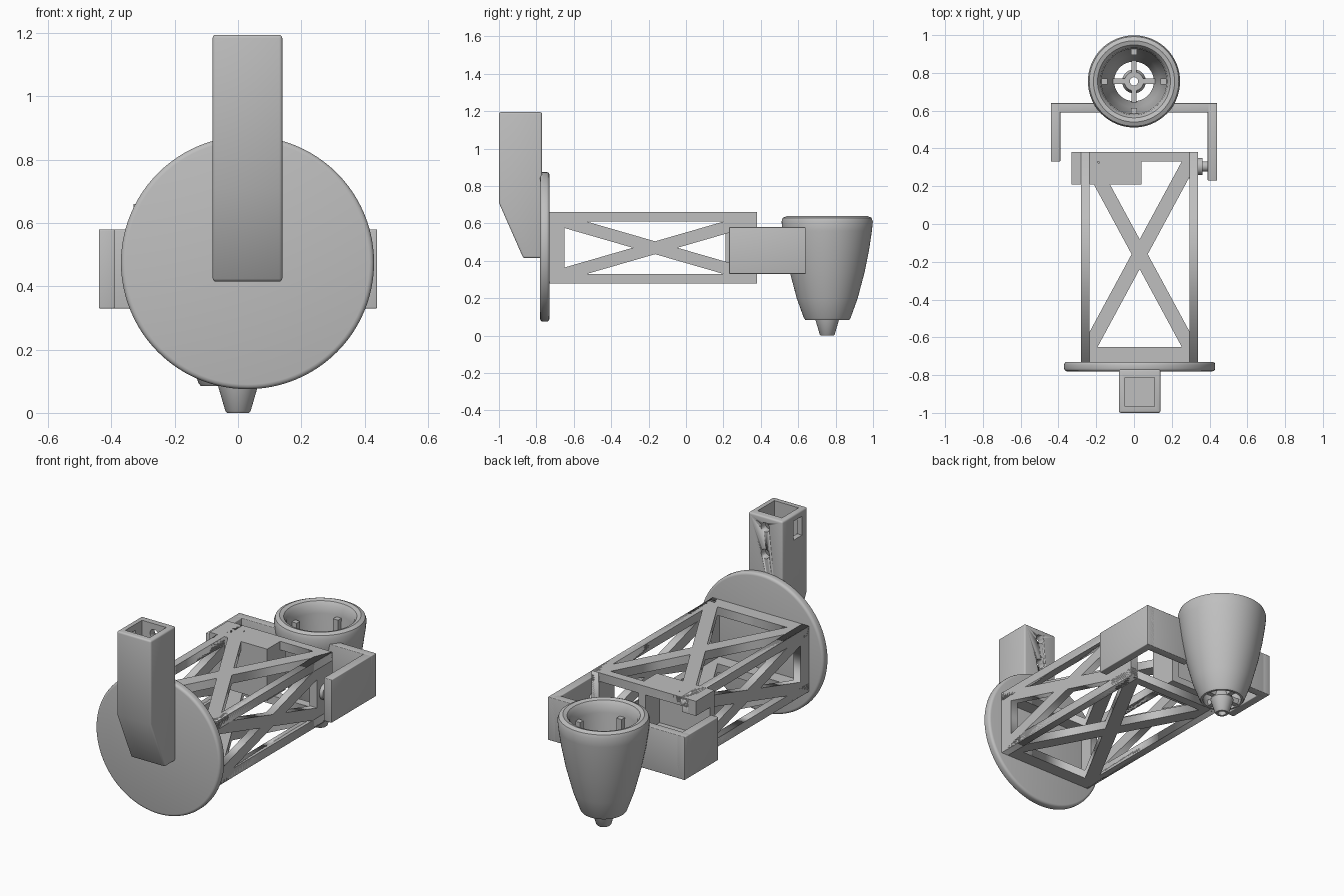
import bpy, bmesh, math
from mathutils import Vector, Matrix

if "Cube" in bpy.data.objects:
    bpy.data.objects.remove(bpy.data.objects["Cube"], do_unlink=True)

GREY = (0.52, 0.52, 0.52, 1)
grey = bpy.data.materials.new("plain grey")
grey.use_nodes = True
grey.diffuse_color = GREY
grey.node_tree.nodes["Principled BSDF"].inputs["Base Color"].default_value = GREY


def activate(ob):
    bpy.ops.object.select_all(action="DESELECT")
    ob.select_set(True)
    bpy.context.view_layer.objects.active = ob


def finish(name, bm, bevel=0, smooth=False):
    """Turn a bmesh into a named grey object."""
    bmesh.ops.recalc_face_normals(bm, faces=bm.faces)
    me = bpy.data.meshes.new(name)
    bm.to_mesh(me)
    bm.free()
    me.materials.append(grey)
    ob = bpy.data.objects.new(name, me)
    bpy.context.collection.objects.link(ob)
    activate(ob)
    if bevel:
        mod = ob.modifiers.new("round", "BEVEL")
        mod.width, mod.segments = bevel, 3
        mod.limit_method, mod.angle_limit = "ANGLE", math.radians(30)
        bpy.ops.object.modifier_apply(modifier=mod.name)
    if bevel or smooth:
        bpy.ops.object.shade_smooth_by_angle(angle=math.radians(35))
    return ob


def box(name, x, y, z, bevel=0):
    bm = bmesh.new()
    bmesh.ops.create_cube(bm, size=1)
    for v in bm.verts:
        v.co = Vector([r[0] if c < 0 else r[1] for c, r in zip(v.co, (x, y, z))])
    return finish(name, bm, bevel)


def rod(name, radius, centre, length, axis, bevel=0, sides=32):
    bm = bmesh.new()
    bmesh.ops.create_cone(bm, cap_ends=True, segments=sides, radius1=radius,
                          radius2=radius, depth=length)
    turn = Vector((0, 0, 1)).rotation_difference(Vector(axis)).to_matrix().to_4x4()
    bm.transform(Matrix.Translation(centre) @ turn)
    return finish(name, bm, bevel, True)


def lathe(name, profile, centre, sides=64):
    """Revolve a closed (radius, height) loop around a vertical axis."""
    bm = bmesh.new()
    rings = []
    for i in range(sides):
        a = math.tau * i / sides
        rings.append([bm.verts.new((centre[0] + r * math.cos(a),
                                    centre[1] + r * math.sin(a), z)) for r, z in profile])
    n = len(profile)
    for i in range(sides):
        p, q = rings[i], rings[(i + 1) % sides]
        for j in range(n):
            k = (j + 1) % n
            bm.faces.new((p[j], q[j], q[k], p[k]))
    return finish(name, bm, 0, True)


def cut(ob, cutters):
    for c in cutters:
        c.hide_render = True
        activate(ob)
        mod = ob.modifiers.new("cut", "BOOLEAN")
        mod.operation, mod.solver, mod.object = "DIFFERENCE", "EXACT", c
        bpy.ops.object.modifier_apply(modifier=mod.name)


def discard(cutters):
    for c in cutters:
        bpy.data.objects.remove(c, do_unlink=True)


def truss_panel(name, outer, inner, bar, thick, place):
    """Flat plate with four triangular openings that leave a cross brace.
    outer and inner are (u0, v0, u1, v1); place maps (u, v, w) to the model."""
    u0, v0, u1, v1 = inner
    mu, mv = (u0 + u1) / 2, (v0 + v1) / 2
    length = math.hypot(u1 - u0, v1 - v0)
    du = bar / 2 * length / (v1 - v0)   # half bar measured along u
    dv = bar / 2 * length / (u1 - u0)   # half bar measured along v
    a, b, c, d = outer
    loops = [[(a, b), (c, b), (c, d), (a, d)],
             [(u0, v0 + dv), (mu - du, mv), (u0, v1 - dv)],
             [(u1, v0 + dv), (mu + du, mv), (u1, v1 - dv)],
             [(u0 + du, v0), (mu, mv - dv), (u1 - du, v0)],
             [(u0 + du, v1), (mu, mv + dv), (u1 - du, v1)]]
    cu = bpy.data.curves.new(name, "CURVE")
    cu.dimensions, cu.fill_mode, cu.extrude = "2D", "BOTH", thick / 2
    for loop in loops:
        s = cu.splines.new("POLY")
        s.points.add(len(loop) - 1)
        for p, (u, v) in zip(s.points, loop):
            p.co = (u, v, 0, 1)
        s.use_cyclic_u = True
    tmp = bpy.data.objects.new(name + " outline", cu)
    bpy.context.collection.objects.link(tmp)
    dg = bpy.context.evaluated_depsgraph_get()
    me = bpy.data.meshes.new_from_object(tmp.evaluated_get(dg))
    bm = bmesh.new()
    bm.from_mesh(me)
    bpy.data.objects.remove(tmp, do_unlink=True)
    bpy.data.meshes.remove(me)
    bmesh.ops.remove_doubles(bm, verts=bm.verts, dist=1e-5)
    for v in bm.verts:
        v.co = place(*v.co)
    return finish(name, bm)


# Round front plate
rod("front_disc", 0.4, (0.03, -0.755, 0.475), 0.05, (0, 1, 0), 0.015, 96)

# Hollow mounting post with a slanted lower front
bm = bmesh.new()
side = [(-1, 1.195), (-0.77, 1.195), (-0.77, 0.415), (-0.87, 0.415), (-1, 0.71)]
face = bm.faces.new([bm.verts.new((-0.08, y, z)) for y, z in side])
grown = bmesh.ops.extrude_face_region(bm, geom=[face])["geom"]
bmesh.ops.translate(bm, vec=(0.22, 0, 0),
                    verts=[g for g in grown if isinstance(g, bmesh.types.BMVert)])
post = finish("mounting_post", bm, 0.01)
cutters = [box("post_socket", (-0.048, 0.108), (-0.965, -0.812), (0.8, 1.3)),
           box("post_window", (-0.2, 0), (-0.95, -0.87), (1.05, 1.16))]
cutters += [rod("post_hole", 0.027, (0.03, -0.8, z), 0.15, (0, 1, 0)) for z in (1.135, 0.98)]
cut(post, cutters)
discard(cutters)

# Truss beam: side, top and bottom panels
side_panels = []
for name, x in (("right_truss_panel", -0.2575), ("left_truss_panel", 0.3175)):
    side_panels.append(truss_panel(name, (-0.735, 0.28, 0.38, 0.66), (-0.65, 0.33, 0.32, 0.61),
                                   0.066, 0.045, lambda u, v, w, x=x: (x + w, u, v)))
for name, z in (("bottom_truss_panel", 0.305), ("top_truss_panel", 0.635)):
    truss_panel(name, (-0.28, -0.735, 0.34, 0.38), (-0.235, -0.65, 0.295, 0.33),
                0.075, 0.05, lambda u, v, w, z=z: (u, v, z + w))

# Motor housing at the back, open to the rear, with its slots
housing = box("motor_housing", (-0.33, 0.04), (0.21, 0.38), (0.36, 0.66))
cutters = [box("motor_bay", (-0.24, -0.005), (0.25, 0.5), (0.4, 0.615)),
           box("shaft_bay", (-0.5, -0.1), (0.25, 0.5), (0.43, 0.575)),
           box("flange_slot", (-0.205, -0.185), (0.25, 0.5), (0.37, 0.8))]
cut(housing, cutters)
cut(side_panels[0], cutters[:2])
discard(cutters)

# Pivot lug and pin on the other side
box("pivot_lug", (0.292, 0.34), (0.24, 0.38), (0.3, 0.64))
rod("pivot_pin", 0.027, (0.365, 0.305, 0.46), 0.07, (1, 0, 0))
rod("pivot_collar", 0.045, (0.35, 0.305, 0.46), 0.025, (1, 0, 0))

# Swinging bracket: two arms and the rear bar that carries the cup
for name, s, front in (("right", -1, 0.33), ("left", 1, 0.23)):
    box(name + "_bracket_arm", sorted((s * 0.39, s * 0.44)), (front, 0.64), (0.33, 0.58), 0.004)
    box(name + "_bracket_bar", sorted((s * 0.135, s * 0.44)), (0.59, 0.64), (0.33, 0.58), 0.004)

# Tapered cup with a rolled rim, open at the bottom
CUP = (0, 0.755)
lathe("cup", [(0.105, 0.085), (0.118, 0.085), (0.125, 0.095), (0.163, 0.2), (0.2, 0.34),
              (0.224, 0.46), (0.239, 0.56), (0.244, 0.61), (0.237, 0.63), (0.215, 0.64),
              (0.193, 0.633), (0.178, 0.612), (0.172, 0.57), (0.163, 0.42), (0.138, 0.22),
              (0.105, 0.1)], CUP)

# Nozzle held by four spokes, and four ribs inside the cup
lathe("nozzle", [(0.022, 0), (0.034, 0), (0.04, 0.006), (0.063, 0.085), (0.05, 0.12),
                 (0.022, 0.12)], CUP, 48)
for i in range(4):
    turn = (Matrix.Translation((*CUP, 0)) @ Matrix.Rotation(math.pi / 2 * i, 4, "Z"))
    for name, r, w, z in (("nozzle_spoke", (0.04, 0.118), 0.014, (0.09, 0.125)),
                          ("cup_rib", (0.14, 0.185), 0.016, (0.4, 0.56))):
        ob = box(f"{name}_{i + 1}", r, (-w, w), z)
        ob.data.transform(turn)
